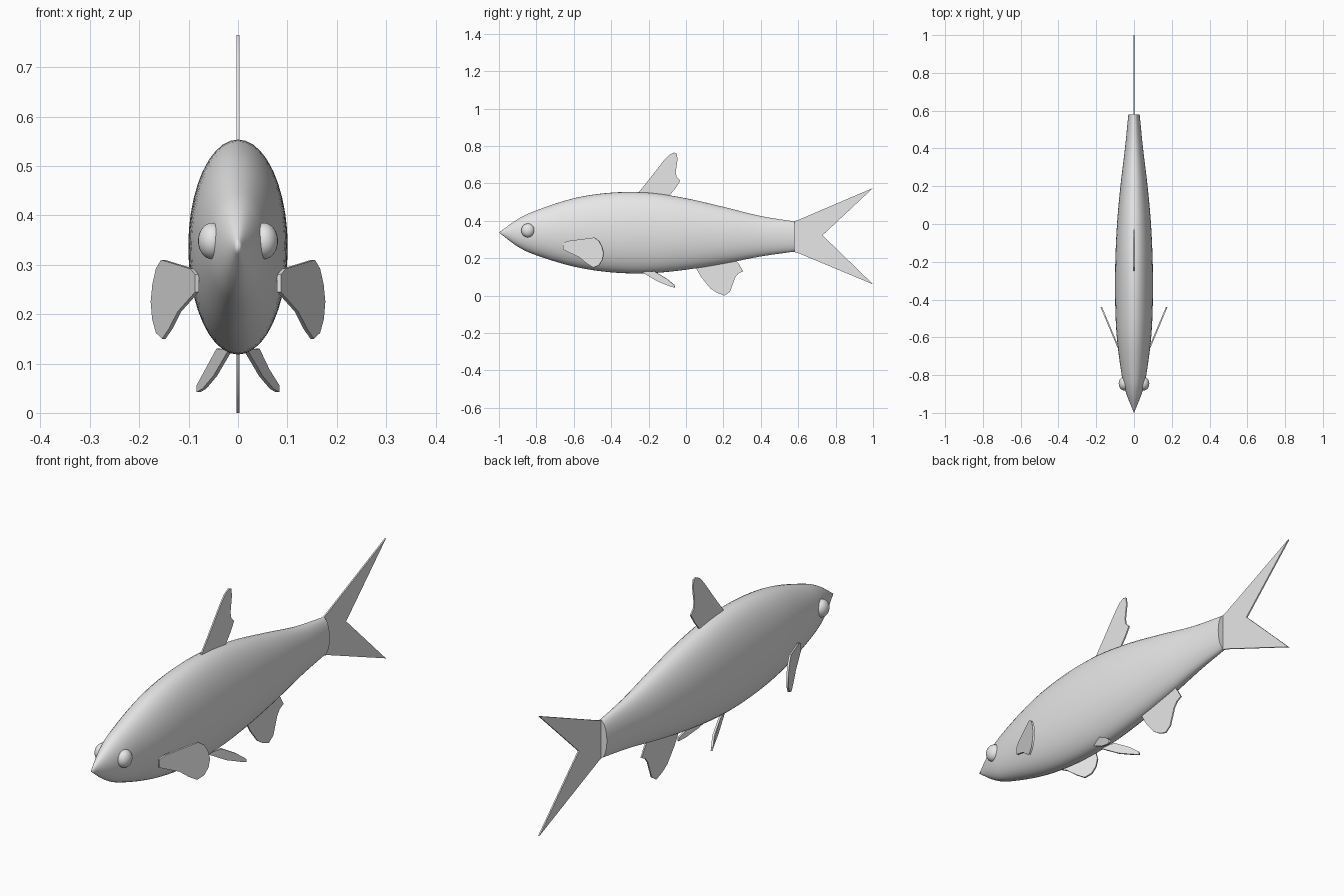
import bpy, bmesh, math
from mathutils import Vector

if "Cube" in bpy.data.objects:
    bpy.data.objects.remove(bpy.data.objects["Cube"], do_unlink=True)

SILVER = (0.8, 0.8, 0.8, 1.0)
mat = bpy.data.materials.new("silver_grey")
mat.use_nodes = True
mat.diffuse_color = SILVER
mat.node_tree.nodes["Principled BSDF"].inputs["Base Color"].default_value = SILVER


def finish(bm, name, angle=40):
    bmesh.ops.recalc_face_normals(bm, faces=bm.faces)
    for face in bm.faces:
        face.smooth = True
    mesh = bpy.data.meshes.new(name)
    bm.to_mesh(mesh)
    bm.free()
    mesh.set_sharp_from_angle(angle=math.radians(angle))
    mesh.materials.append(mat)
    obj = bpy.data.objects.new(name, mesh)
    bpy.context.collection.objects.link(obj)
    return obj


def catmull(points, steps):
    """Smooth path through the given stations."""
    pts = [Vector(p) for p in points]
    pts = [2 * pts[0] - pts[1]] + pts + [2 * pts[-1] - pts[-2]]
    path = []
    for a, b, c, d in zip(pts, pts[1:], pts[2:], pts[3:]):
        for i in range(steps):
            t = i / steps
            path.append(0.5 * (2 * b + (c - a) * t + (2 * a - 5 * b + 4 * c - d) * t * t
                               + (3 * b - a - 3 * c + d) * t ** 3))
    return path + [pts[-2]]


def fin(name, outline, thickness):
    """Thin slab around an outline, thickened along its own normal."""
    bm = bmesh.new()
    face = bm.faces.new([bm.verts.new(p) for p in outline])
    face.normal_update()
    offset = face.normal * thickness / 2
    for v in face.verts:
        v.co -= offset
    extruded = bmesh.ops.extrude_face_region(bm, geom=[face], use_keep_orig=True)["geom"]
    for v in (g for g in extruded if isinstance(g, bmesh.types.BMVert)):
        v.co += 2 * offset
    return finish(bm, name)


def flip(points):
    return [(-x, y, z) for x, y, z in points]


# Body: elliptical sections (y, top, bottom, half width)
stations = [
    (-0.9, 0.408, 0.262, 0.040), (-0.8, 0.455, 0.215, 0.065), (-0.6, 0.520, 0.155, 0.091),
    (-0.4, 0.550, 0.124, 0.100), (-0.2, 0.550, 0.119, 0.099), (0.0, 0.520, 0.138, 0.090),
    (0.2, 0.474, 0.170, 0.072), (0.4, 0.425, 0.209, 0.048), (0.58, 0.396, 0.235, 0.030)]
nose = (-1.0, 0.337, 0.337, 0.0)
SIDES = 40
bm = bmesh.new()
tip = bm.verts.new((0, nose[0], nose[1]))
rings = []
for y, top, bottom, half in catmull([nose] + stations, 5)[1:]:
    mid, high = (top + bottom) / 2, (top - bottom) / 2
    rings.append([bm.verts.new((half * math.cos(a), y, mid + high * math.sin(a)))
                  for a in (math.tau * i / SIDES for i in range(SIDES))])
for i in range(SIDES):
    j = (i + 1) % SIDES
    bm.faces.new((tip, rings[0][i], rings[0][j]))
    for r, s in zip(rings, rings[1:]):
        bm.faces.new((r[i], s[i], s[j], r[j]))
bm.faces.new(rings[-1])
finish(bm, "body")

# Fins on the centre plane (y, z)
centre_fins = {
    "tail_fin": [(0.57, 0.395), (0.6, 0.404), (1.0, 0.575), (0.73, 0.322),
                 (1.0, 0.06), (0.6, 0.227), (0.57, 0.235)],
    "dorsal_fin": [(-0.25, 0.53), (-0.25, 0.555), (-0.19, 0.63), (-0.12, 0.72),
                   (-0.09, 0.752), (-0.065, 0.765), (-0.05, 0.76), (-0.045, 0.73),
                   (-0.055, 0.66), (-0.05, 0.635), (-0.03, 0.615), (-0.055, 0.575), (-0.1, 0.52)],
    "anal_fin": [(0.04, 0.17), (0.08, 0.1), (0.13, 0.038), (0.165, 0.015), (0.205, 0.0),
                 (0.235, 0.02), (0.25, 0.06), (0.262, 0.095), (0.28, 0.118),
                 (0.305, 0.13), (0.285, 0.165), (0.26, 0.2)],
}
for name, outline in centre_fins.items():
    fin(name, [(0, y, z) for y, z in outline], 0.006)

# Paired fins
pectoral = [(0.085 + (y + 0.65) * 0.42, y, z) for y, z in [
    (-0.655, 0.245), (-0.655, 0.28), (-0.63, 0.292), (-0.49, 0.31), (-0.465, 0.292),
    (-0.448, 0.26), (-0.44, 0.225), (-0.447, 0.19), (-0.465, 0.162), (-0.495, 0.15),
    (-0.53, 0.172), (-0.57, 0.205)]]
pelvic = [(0.015, -0.24, 0.128), (0.046, -0.15, 0.075), (0.068, -0.085, 0.049),
          (0.08, -0.06, 0.042), (0.08, -0.062, 0.056), (0.06, -0.1, 0.088), (0.04, -0.17, 0.13)]
for name, outline in (("pectoral_fin", pectoral), ("pelvic_fin", pelvic)):
    fin("left_" + name, outline, 0.008)
    fin("right_" + name, flip(outline), 0.008)

# Eyes
for name, side in (("left_eye", 1), ("right_eye", -1)):
    bm = bmesh.new()
    bmesh.ops.create_uvsphere(bm, u_segments=24, v_segments=14, radius=1)
    bmesh.ops.scale(bm, vec=(0.029, 0.036, 0.037), verts=bm.verts)
    bmesh.ops.translate(bm, vec=(side * 0.052, -0.845, 0.348), verts=bm.verts)
    finish(bm, name)
